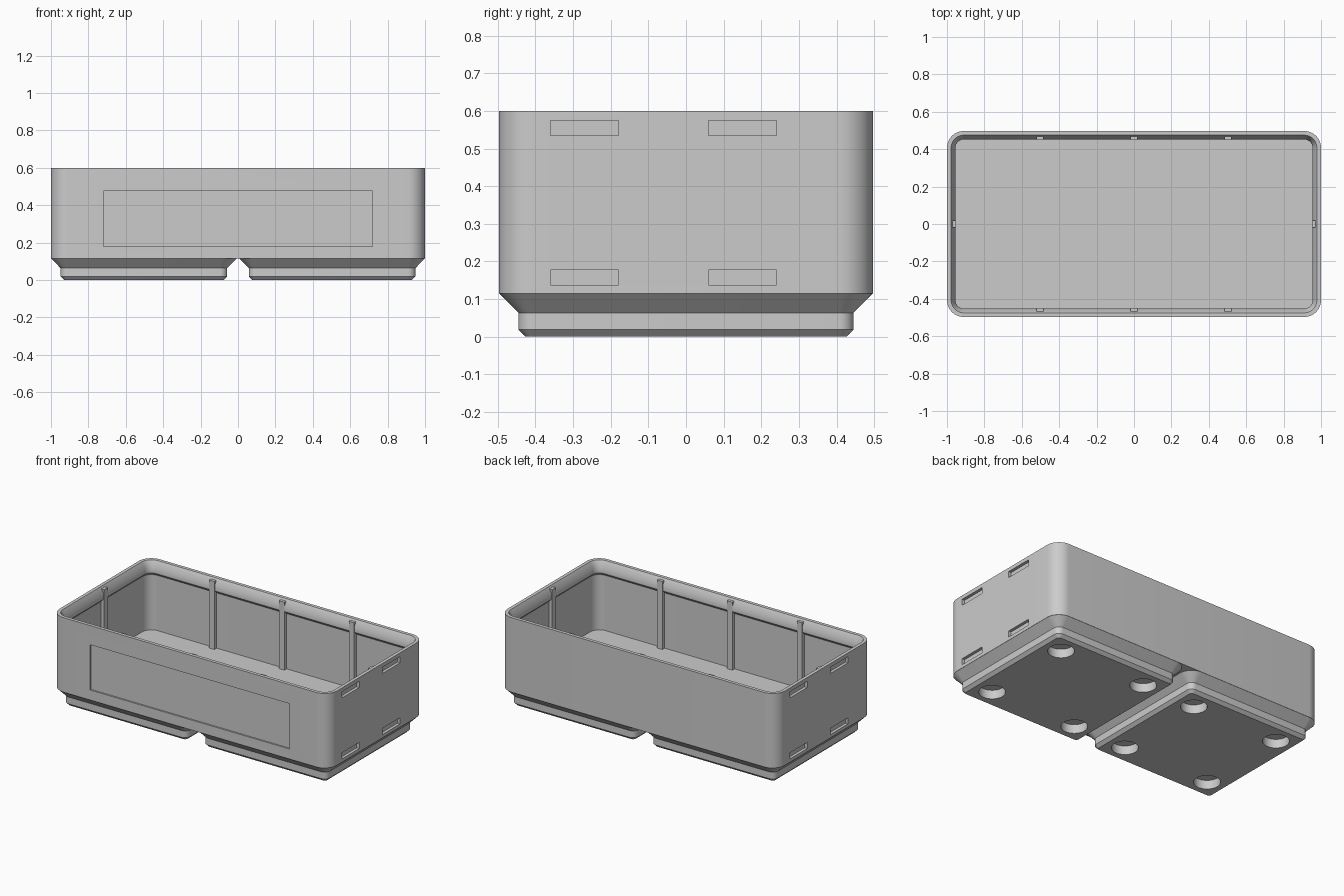
import bpy, bmesh
from math import cos, sin, pi
from mathutils import Matrix

default = bpy.data.objects.get("Cube")
if default:
    bpy.data.objects.remove(default, do_unlink=True)

HX, HY, TOP = 1.0, 0.497, 0.6      # body half sizes and height
SEAT, FLOOR = 0.115, 0.145         # body underside and inner floor
R = 0.09                           # outer corner radius

grey = bpy.data.materials.new("plain grey")
grey.use_nodes = True
grey.diffuse_color = (0.6, 0.6, 0.6, 1)
grey.node_tree.nodes["Principled BSDF"].inputs["Base Color"].default_value = (0.6, 0.6, 0.6, 1)


def finish(bm, name):
    bmesh.ops.recalc_face_normals(bm, faces=bm.faces)
    mesh = bpy.data.meshes.new(name)
    bm.to_mesh(mesh)
    bm.free()
    mesh.materials.append(grey)
    obj = bpy.data.objects.new(name, mesh)
    bpy.context.collection.objects.link(obj)
    return obj


def activate(obj):
    bpy.ops.object.select_all(action='DESELECT')
    obj.select_set(True)
    bpy.context.view_layer.objects.active = obj


def smooth(obj):
    activate(obj)
    bpy.ops.object.shade_smooth_by_angle(angle=pi / 6)


def rounded_ring(bm, hx, hy, r, z, cx=0, seg=10):
    verts = []
    for k, (sx, sy) in enumerate([(1, 1), (-1, 1), (-1, -1), (1, -1)]):
        for i in range(seg + 1):
            a = (k + i / seg) * pi / 2
            verts.append(bm.verts.new((cx + sx * (hx - r) + r * cos(a),
                                       sy * (hy - r) + r * sin(a), z)))
    return verts


def loft(name, half_x, half_y, profile, cx=0):
    """Closed solid through rounded rectangles given as (inset, z, radius)."""
    bm = bmesh.new()
    rings = [rounded_ring(bm, half_x - d, half_y - d, r, z, cx) for d, z, r in profile]
    for a, b in zip(rings, rings[1:]):
        for i in range(len(a)):
            j = (i + 1) % len(a)
            bm.faces.new((a[i], a[j], b[j], b[i]))
    bm.faces.new(rings[0])
    bm.faces.new(rings[-1])
    return finish(bm, name)


def add_box(bm, lo, hi):
    size = [h - l for l, h in zip(lo, hi)]
    mid = [(h + l) / 2 for l, h in zip(lo, hi)]
    bmesh.ops.create_cube(bm, size=1, matrix=Matrix.Translation(mid) @ Matrix.Diagonal((*size, 1)))


def cut(obj, bm):
    cutter = finish(bm, "cutter")
    cutter.hide_render = True
    mod = obj.modifiers.new("cut", 'BOOLEAN')
    mod.operation, mod.solver, mod.object = 'DIFFERENCE', 'EXACT', cutter
    activate(obj)
    bpy.ops.object.modifier_apply(modifier=mod.name)
    bpy.data.objects.remove(cutter, do_unlink=True)


# Open bin body: outer wall, rim, sloped lip, inner wall, floor
body = loft("bin_body", HX, HY, [
    (0, SEAT, R), (0, TOP, R), (0.022, TOP, R - 0.022),
    (0.045, 0.56, R - 0.045), (0.045, 0.525, R - 0.045),
    (0.025, 0.505, R - 0.025), (0.025, FLOOR, R - 0.025)])

# Label recess on the front and blind slots in both ends
bm = bmesh.new()
add_box(bm, (-0.72, -HY - 0.05, 0.18), (0.72, -HY + 0.01, 0.475))
for side in (1, -1):
    for y in (-0.27, 0.15):
        for z in (0.157, 0.555):
            x0, x1 = sorted((side * (HX - 0.019), side * (HX + 0.05)))
            add_box(bm, (x0, side * y - 0.09, z - 0.02), (x1, side * y + 0.09, z + 0.02))
cut(body, bm)
smooth(body)

# Two stepped feet with four round pockets underneath each
for name, cx in (("left_foot", 0.503), ("right_foot", -0.503)):
    foot = loft(name, HY, HY, [
        (0.071, 0, 0.019), (0.052, 0.019, 0.038),
        (0.052, 0.063, 0.038), (0, SEAT + 0.001, R)], cx)
    bm = bmesh.new()
    for sx in (1, -1):
        for sy in (1, -1):
            bmesh.ops.create_cone(bm, cap_ends=True, segments=40, radius1=0.078, radius2=0.078,
                                  depth=0.115,
                                  matrix=Matrix.Translation((cx + sx * 0.311, sy * 0.311, 0)))
    cut(foot, bm)
    smooth(foot)

# Upright ribs along the inner walls
bm = bmesh.new()
W, RIB_TOP = 0.019, 0.588
for side in (1, -1):
    for x in (-0.503, 0, 0.503):
        y0, y1 = sorted((side * (HY - 0.048), side * (HY - 0.02)))
        add_box(bm, (x - W, y0, FLOOR - 0.01), (x + W, y1, RIB_TOP))
    x0, x1 = sorted((side * (HX - 0.048), side * (HX - 0.02)))
    add_box(bm, (x0, -W, FLOOR - 0.01), (x1, W, RIB_TOP))
finish(bm, "wall_ribs")
